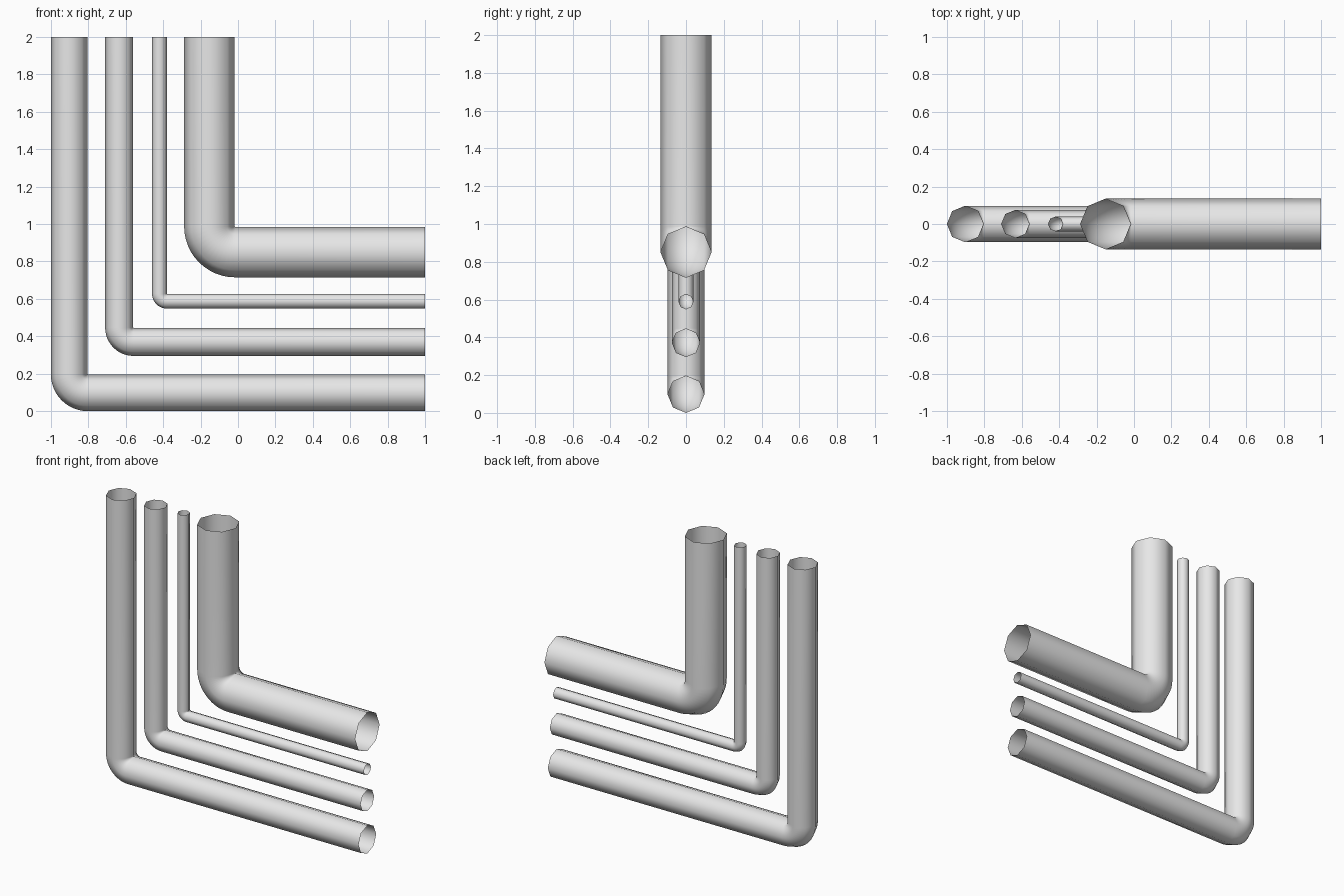
import bpy, bmesh, math
from mathutils import Vector

if "Cube" in bpy.data.objects:
    bpy.data.objects.remove(bpy.data.objects["Cube"])

SIDES = 8
BEND_STEPS = 12

grey = bpy.data.materials.new("light grey")
grey.diffuse_color = (0.8, 0.8, 0.8, 1)
grey.use_nodes = True
grey.node_tree.nodes["Principled BSDF"].inputs["Base Color"].default_value = grey.diffuse_color


def elbow_pipe(name, radius, cx, cz):
    """Open-ended octagonal pipe: down from z=2, round a tight bend, out to x=1."""
    bend = radius * 1.02
    px, pz = cx + bend, cz + bend  # pivot of the bend
    stations = [(Vector((cx, 0, 2)), 0.0)]
    for i in range(BEND_STEPS + 1):
        a = math.pi / 2 * i / BEND_STEPS
        stations.append((Vector((px - bend * math.cos(a), 0, pz - bend * math.sin(a))), a))
    stations.append((Vector((1, 0, cz)), math.pi / 2))

    # one octagonal ring per station, corners on the axes
    bm = bmesh.new()
    rings = []
    for centre, a in stations:
        outward = Vector((-math.cos(a), 0, -math.sin(a)))
        side = Vector((0, 1, 0))
        ring = []
        for k in range(SIDES):
            t = 2 * math.pi * k / SIDES
            ring.append(bm.verts.new(centre + radius * (outward * math.cos(t) + side * math.sin(t))))
        rings.append(ring)

    # smooth walls between the rings
    for r0, r1 in zip(rings, rings[1:]):
        for k in range(SIDES):
            n = (k + 1) % SIDES
            bm.faces.new((r0[k], r0[n], r1[n], r1[k])).smooth = True

    # make the walls face outwards
    bm.faces.ensure_lookup_table()
    bm.normal_update()
    first = bm.faces[0]
    if first.normal.dot(first.calc_center_median() - Vector((cx, 0, 1))) < 0:
        bmesh.ops.reverse_faces(bm, faces=bm.faces[:])

    mesh = bpy.data.meshes.new(name)
    bm.to_mesh(mesh)
    bm.free()
    mesh.materials.append(grey)
    obj = bpy.data.objects.new(name, mesh)
    bpy.context.collection.objects.link(obj)


# four nested pipes: name, radius, vertical run x, horizontal run z
for spec in (
    ("outer_pipe", 0.0975, -0.9025, 0.0975),
    ("medium_pipe", 0.075, -0.635, 0.37),
    ("thin_pipe", 0.0395, -0.42, 0.5875),
    ("wide_pipe", 0.135, -0.153, 0.85),
):
    elbow_pipe(*spec)
